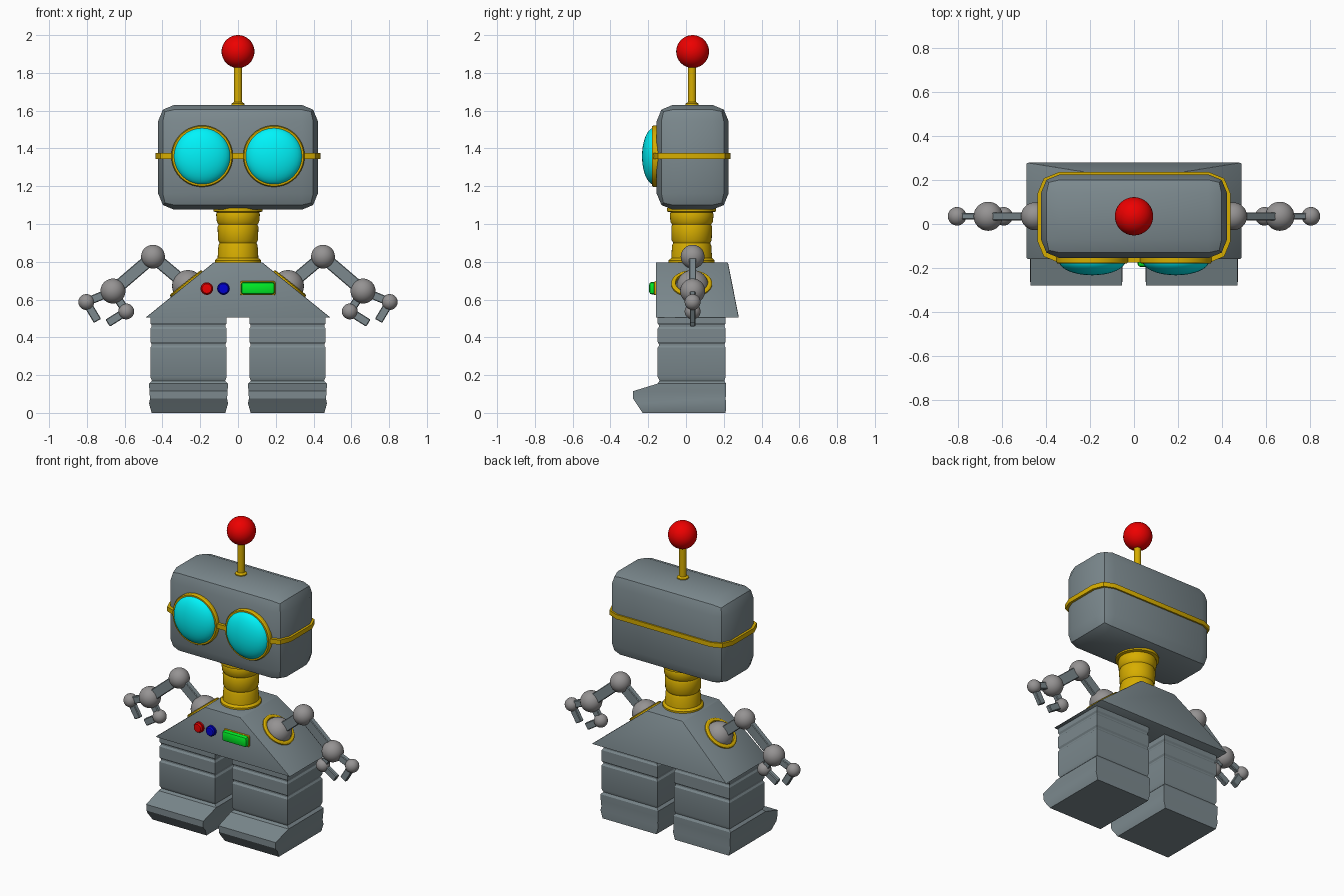
import bpy, bmesh, math
from mathutils import Vector

if "Cube" in bpy.data.objects:
    bpy.data.objects.remove(bpy.data.objects["Cube"])

YC = 0.035  # depth centre of head, neck and arms


def material(name, rgb):
    m = bpy.data.materials.new(name)
    m.diffuse_color = (*rgb, 1)
    m.use_nodes = True
    m.node_tree.nodes["Principled BSDF"].inputs["Base Color"].default_value = m.diffuse_color
    return m


GREY = material("slate", (0.2, 0.25, 0.27))
JOINT = material("joint_grey", (0.3, 0.29, 0.29))
GOLD = material("gold", (0.68, 0.42, 0.0))
CYAN = material("cyan", (0.0, 0.9, 0.95))
RED = material("red", (0.85, 0.0, 0.0))
BLUE = material("blue", (0.0, 0.0, 0.65))
GREEN = material("green", (0.0, 0.85, 0.02))


def finish(name, bm, mat, loc=(0, 0, 0), axis=None, angle=30):
    bmesh.ops.recalc_face_normals(bm, faces=bm.faces)
    mesh = bpy.data.meshes.new(name)
    bm.to_mesh(mesh)
    bm.free()
    ob = bpy.data.objects.new(name, mesh)
    bpy.context.collection.objects.link(ob)
    mesh.materials.append(mat)
    ob.location = loc
    if axis:
        ob.rotation_euler = Vector(axis).to_track_quat('Z', 'Y').to_euler()
    bpy.ops.object.select_all(action='DESELECT')
    bpy.context.view_layer.objects.active = ob
    ob.select_set(True)
    bpy.ops.object.shade_smooth_by_angle(angle=math.radians(angle))
    return ob


def box(name, size, loc, mat, bevel=0, segments=2):
    bm = bmesh.new()
    bmesh.ops.create_cube(bm, size=1)
    bmesh.ops.scale(bm, vec=size, verts=bm.verts)
    if bevel:
        bmesh.ops.bevel(bm, geom=bm.edges[:], offset=bevel, segments=segments,
                        profile=0.5, affect='EDGES')
    return finish(name, bm, mat, loc)


def ball(name, radius, loc, mat, scale=(1, 1, 1)):
    bm = bmesh.new()
    bmesh.ops.create_uvsphere(bm, u_segments=32, v_segments=20, radius=radius)
    bmesh.ops.scale(bm, vec=scale, verts=bm.verts)
    return finish(name, bm, mat, loc)


def lathe(name, profile, loc, mat, axis=None, ring=False, steps=40):
    """Turn (radius, height) points around the axis."""
    bm = bmesh.new()
    vs = [bm.verts.new((r, 0, h)) for r, h in profile]
    for a, b in zip(vs, vs[1:] + (vs[:1] if ring else [])):
        bm.edges.new((a, b))
    bmesh.ops.spin(bm, geom=bm.verts[:] + bm.edges[:], cent=(0, 0, 0), axis=(0, 0, 1),
                   angle=math.tau, steps=steps)
    bmesh.ops.remove_doubles(bm, verts=bm.verts, dist=1e-5)
    return finish(name, bm, mat, loc, axis)


def stack(name, rows, mat, x=0, bevel=0):
    """Join rectangles given as (z, half width, front y, back y)."""
    bm = bmesh.new()
    loops = [[bm.verts.new(p) for p in ((x - w, f, z), (x + w, f, z), (x + w, b, z), (x - w, b, z))]
             for z, w, f, b in rows]
    for lo, hi in zip(loops, loops[1:]):
        for i in range(4):
            j = (i + 1) % 4
            bm.faces.new((lo[i], lo[j], hi[j], hi[i]))
    bm.faces.new(loops[0][::-1])
    bm.faces.new(loops[-1])
    if bevel:
        bmesh.ops.bevel(bm, geom=bm.edges[:], offset=bevel, segments=2, profile=0.5, affect='EDGES')
    return finish(name, bm, mat)


def bar(name, a, b, width, depth, mat):
    """Flat bar between two (x, z) points in the arm plane."""
    dx, dz = b[0] - a[0], b[1] - a[1]
    ob = box(name, (math.hypot(dx, dz), depth, width),
             ((a[0] + b[0]) / 2, YC, (a[1] + b[1]) / 2), mat, 0.004, 1)
    ob.rotation_euler = (0, -math.atan2(dz, dx), 0)
    return ob


# Head and the strap around it
box("head", (0.845, 0.38, 0.555), (0, YC, 1.353), GREY, 0.085)
bm = bmesh.new()
bmesh.ops.create_cube(bm, size=1)
bmesh.ops.scale(bm, vec=(0.875, 0.41, 0.03), verts=bm.verts)
upright = [e for e in bm.edges if abs(e.verts[0].co.z - e.verts[1].co.z) > 0.01]
bmesh.ops.bevel(bm, geom=upright, offset=0.095, segments=2, profile=0.5, affect='EDGES')
finish("head_strap", bm, GOLD, (0, 0.03, 1.36))

# Antenna
lathe("antenna_rod", [(0, 1.6), (0.035, 1.6), (0.035, 1.637), (0.022, 1.645), (0.022, 1.85), (0, 1.85)],
      (0, YC - 0.003, 0), GOLD)
ball("antenna_ball", 0.087, (0, YC, 1.913), RED)

# Neck
lathe("neck", [(0, 0.78), (0.122, 0.78), (0.122, 0.808), (0.108, 0.82), (0.104, 0.885), (0.098, 0.9),
               (0.106, 0.915), (0.108, 0.985), (0.103, 0.997), (0.112, 1.01), (0.116, 1.05),
               (0.112, 1.062), (0.13, 1.066), (0.13, 1.085), (0, 1.085)], (0, YC - 0.005, 0), GOLD)

# Torso
stack("torso", [(0.504, 0.49, -0.16, 0.28), (0.797, 0.128, -0.16, 0.222)], GREY, bevel=0.006)

# Chest controls
for name, x, mat in (("red_button", -0.165, RED), ("blue_button", -0.077, BLUE)):
    lathe(name, [(0, -0.02), (0.031, -0.02), (0.031, 0.018), (0.025, 0.026), (0, 0.028)],
          (x, -0.16, 0.658), mat, (0, -1, 0))
    lathe(name + "_rim", [(0.029, -0.01), (0.033, -0.01), (0.033, 0.01), (0.029, 0.01)],
          (x, -0.16, 0.658), mat, (0, -1, 0), ring=True)
box("green_panel", (0.178, 0.06, 0.066), (0.105, -0.165, 0.66), GREEN, 0.014)
box("green_panel_rim", (0.186, 0.03, 0.074), (0.105, -0.155, 0.66), GOLD, 0.008)

# Leg sections: sole, toe, then the shaft with shallow grooves
leg_rows = [(0, 0.195, -0.23, 0.21), (0.05, 0.209, -0.263, 0.212), (0.075, 0.204, -0.28, 0.21),
            (0.115, 0.207, -0.28, 0.212), (0.155, 0.209, -0.15, 0.212), (0.17, 0.194, -0.14, 0.203)]
for low, high in ((0.19, 0.345), (0.375, 0.445), (0.475, 0.512)):
    leg_rows += [(low, 0.202, -0.15, 0.21), (high, 0.202, -0.15, 0.21)]
    if high < 0.5:
        leg_rows += [(high + 0.011, 0.195, -0.143, 0.203), (high + 0.019, 0.195, -0.143, 0.203)]

for side, s in (("left", -1), ("right", 1)):
    # Eyes
    lathe(side + "_eye_frame", [(0.14, 0.145), (0.163, 0.145), (0.163, 0.172), (0.158, 0.18), (0.148, 0.18),
                                (0.14, 0.172)], (s * 0.19, 0, 1.359), GOLD, (0, -1, 0), ring=True)
    ball(side + "_eye_lens", 0.152, (s * 0.19, -0.166, 1.359), CYAN, (1, 0.44, 1))

    # Leg
    stack(side + "_leg", leg_rows, GREY, x=s * 0.262)

    # Shoulder socket on the sloping flank
    lathe(side + "_shoulder_ring", [(0.08, -0.01), (0.108, -0.01), (0.108, 0.009), (0.1, 0.014), (0.086, 0.014)],
          (s * 0.27, YC - 0.005, 0.68), GOLD, (s * 0.623, 0, 0.782), ring=True)

    # Arm joints and links, in (x, z)
    shoulder, elbow, wrist = (s * 0.265, 0.672), (s * 0.45, 0.827), (s * 0.662, 0.645)
    for name, p, r in (("shoulder", shoulder, 0.084), ("elbow", elbow, 0.063), ("wrist", wrist, 0.066)):
        ball(f"{side}_{name}", r, (p[0], YC, p[1]), JOINT)
    bar(side + "_upper_arm", shoulder, elbow, 0.066, 0.036, GREY)
    bar(side + "_forearm", elbow, wrist, 0.066, 0.036, GREY)

    # Two claw fingers
    for name, knuckle, tip in (("outer", (s * 0.803, 0.587), (s * 0.744, 0.487)),
                               ("inner", (s * 0.592, 0.537), (s * 0.69, 0.475))):
        ball(f"{side}_{name}_knuckle", 0.042, (knuckle[0], YC, knuckle[1]), JOINT)
        bar(f"{side}_{name}_finger", wrist, knuckle, 0.044, 0.03, GREY)
        bar(f"{side}_{name}_fingertip", knuckle, tip, 0.044, 0.03, GREY)
